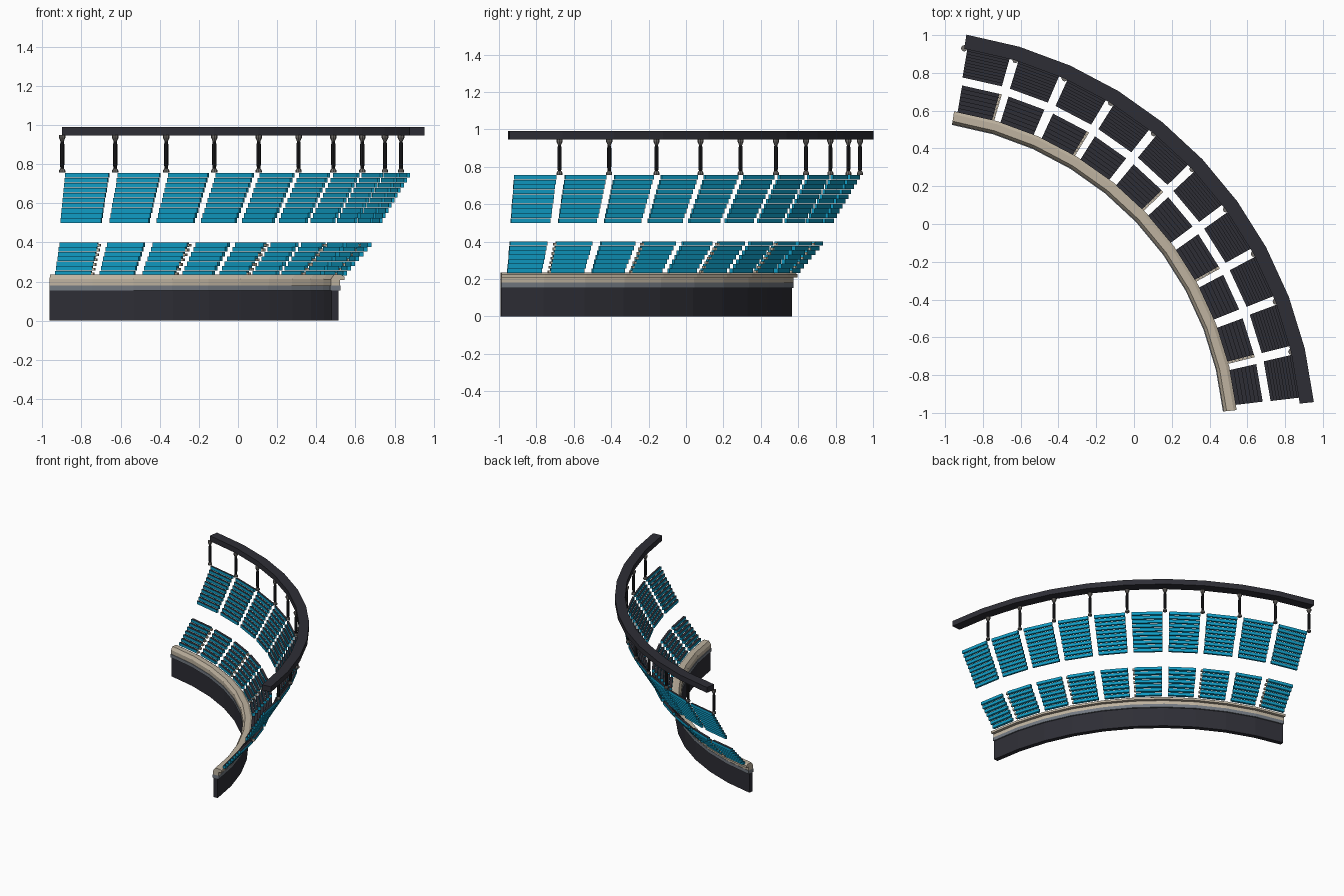
import bpy, bmesh, math

if "Cube" in bpy.data.objects:
    bpy.data.objects.remove(bpy.data.objects["Cube"])

CX, CY = -1.235, -1.169          # centre of the curved stand
START, STEP, BAYS = 80.9, 7.5, 10


def mat(name, rgb):
    m = bpy.data.materials.new(name)
    m.diffuse_color = (*rgb, 1)
    m.use_nodes = True
    m.node_tree.nodes["Principled BSDF"].inputs["Base Color"].default_value = m.diffuse_color
    return m


DARK = mat("charcoal", (0.027, 0.027, 0.036))
BLUE = mat("seat blue", (0.005, 0.33, 0.55))
TAN = mat("warm stone", (0.52, 0.45, 0.35))
GREY = mat("slate grey", (0.17, 0.19, 0.22))
BLACK = mat("post black", (0.012, 0.012, 0.014))
METAL = mat("dull metal", (0.16, 0.15, 0.14))


def pt(r, deg, z):
    a = math.radians(START - deg)
    return (CX + r * math.cos(a), CY + r * math.sin(a), z)


def sweep(bm, profile, angles):
    """Sweep a closed (radius, z) profile through angles, with end caps."""
    rings = [[bm.verts.new(pt(r, a, z)) for r, z in profile] for a in angles]
    n = len(profile)
    for A, B in zip(rings, rings[1:]):
        for i in range(n):
            j = (i + 1) % n
            bm.faces.new((A[i], A[j], B[j], B[i]))
    bm.faces.new(rings[0][::-1])
    bm.faces.new(rings[-1])


def rect(r0, r1, z0, z1):
    return [(r0, z0), (r1, z0), (r1, z1), (r0, z1)]


def finish(bm, name, mats, rule=None):
    bmesh.ops.recalc_face_normals(bm, faces=bm.faces[:])
    if rule:
        for f in bm.faces:
            f.material_index = rule(f)
    me = bpy.data.meshes.new(name)
    bm.to_mesh(me)
    bm.free()
    for m in mats:
        me.materials.append(m)
    ob = bpy.data.objects.new(name, me)
    bpy.context.collection.objects.link(ob)
    return ob


full = [i * STEP for i in range(BAYS + 1)]


def curved(name, profile, m):
    bm = bmesh.new()
    sweep(bm, profile, full)
    finish(bm, name, [m])


# front wall, trim band, stepped stone coping, top beam
curved("front_wall", rect(1.722, 1.757, 0, 0.155), DARK)
curved("wall_trim", rect(1.715, 1.767, 0.153, 0.18), GREY)
curved("stone_coping", [(1.719, 0.18), (1.765, 0.18), (1.765, 0.208), (1.788, 0.208),
                        (1.788, 0.225), (1.772, 0.235), (1.735, 0.235), (1.719, 0.212)], TAN)
curved("top_beam", rect(2.124, 2.199, 0.947, 0.99), DARK)


# seating tiers: blue rows with dark treads on top
def tier(name, r0, r1, z0, z1, rows, a0, a1):
    bm = bmesh.new()
    dr, dz = (r1 - r0) / rows, (z1 - z0) / rows
    for b in range(BAYS):
        for k in range(rows):
            r, z = r0 + k * dr, z0 + k * dz
            sweep(bm, rect(r, r + dr, z, z + dz - 0.0015),
                  [b * STEP + a0, b * STEP + a1])
    finish(bm, name, [BLUE, DARK], lambda f: 1 if f.normal.z > 0.5 else 0)


tier("upper_seating", 1.972, 2.128, 0.50, 0.757, 10, 0.45, 6.65)
tier("lower_seating", 1.785, 1.93, 0.232, 0.402, 7, 0.6, 6.6)

# small stone end steps beside every other lower block
bm = bmesh.new()
for b in range(0, BAYS, 2):
    for k in range(7):
        r, z = 1.787 + k * 0.0207, 0.232 + k * 0.0243
        sweep(bm, rect(r, r + 0.019, z, z + 0.014), [b * STEP + 6.6, b * STEP + 7.0])
finish(bm, "stair_edge_steps", [TAN])

# posts: black shaft with turned metal feet and capitals
PROFILE = [(0.016, 0.757), (0.016, 0.768), (0.009, 0.778), (0.011, 0.80), (0.011, 0.90),
           (0.008, 0.915), (0.012, 0.925), (0.017, 0.935), (0.017, 0.948)]
bm = bmesh.new()
for i in range(BAYS):
    cx, cy, _ = pt(2.126, i * STEP, 0)
    rings = [[bm.verts.new((cx + r * math.cos(t * math.pi / 4), cy + r * math.sin(t * math.pi / 4), z))
              for t in range(8)] for r, z in PROFILE]
    for A, B in zip(rings, rings[1:]):
        for t in range(8):
            u = (t + 1) % 8
            bm.faces.new((A[t], A[u], B[u], B[t]))
    bm.faces.new(rings[0][::-1])
    bm.faces.new(rings[-1])
finish(bm, "roof_posts", [BLACK, METAL],
       lambda f: 0 if 0.775 < f.calc_center_median().z < 0.918 else 1)
